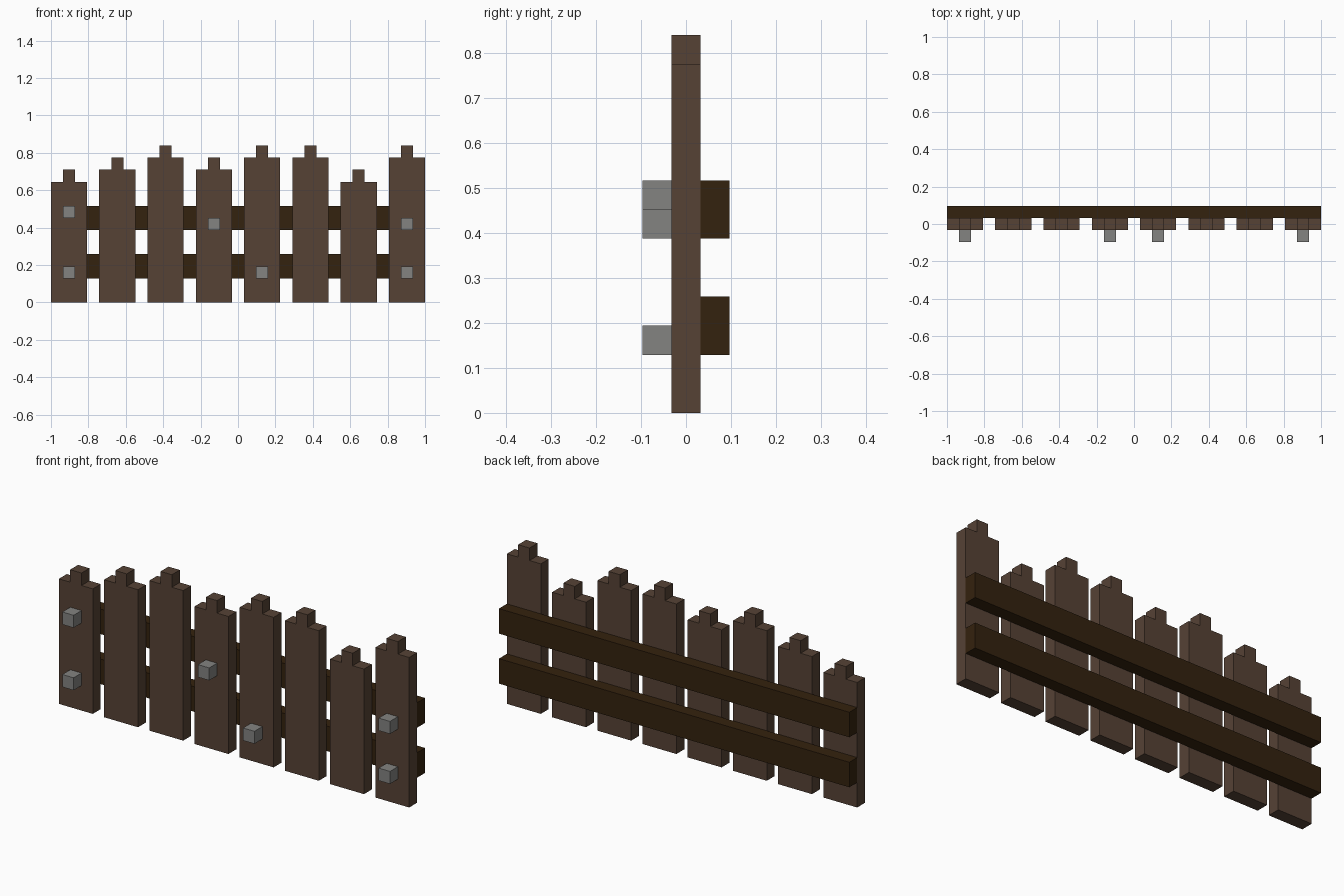
import bpy
import bmesh

U = 2 / 31  # one block of the grid

cube = bpy.data.objects.get("Cube")
if cube:
    bpy.data.objects.remove(cube, do_unlink=True)


def srgb(r, g, b):
    def lin(c):
        c /= 255
        return c / 12.92 if c < 0.04045 else ((c + 0.055) / 1.055) ** 2.4
    return (lin(r), lin(g), lin(b), 1)


def material(name, color):
    mat = bpy.data.materials.new(name)
    mat.use_nodes = True
    mat.diffuse_color = color
    mat.node_tree.nodes["Principled BSDF"].inputs["Base Color"].default_value = color
    return mat


def extruded(name, outline, y0, y1, mat):
    """Extrude an x-z outline, given in blocks, from y0 back to y1."""
    bm = bmesh.new()
    face = bm.faces.new([bm.verts.new((x * U, y0 * U, z * U)) for x, z in outline])
    ext = bmesh.ops.extrude_face_region(bm, geom=[face])
    moved = [v for v in ext["geom"] if isinstance(v, bmesh.types.BMVert)]
    bmesh.ops.translate(bm, verts=moved, vec=(0, (y1 - y0) * U, 0))
    bmesh.ops.recalc_face_normals(bm, faces=bm.faces)
    mesh = bpy.data.meshes.new(name)
    bm.to_mesh(mesh)
    bm.free()
    mesh.materials.append(mat)
    obj = bpy.data.objects.new(name, mesh)
    bpy.context.collection.objects.link(obj)
    return obj


def box(name, x0, x1, z0, z1, y0, y1, mat):
    return extruded(name, [(x0, z0), (x1, z0), (x1, z1), (x0, z1)], y0, y1, mat)


plank_wood = material("plank brown", srgb(86, 66, 53))
rail_wood = material("rail dark brown", srgb(52, 34, 14))
nail_metal = material("nail grey", srgb(131, 131, 129))

# Pickets: shoulder height and the heights of any nails, in blocks
pickets = [(10, (2, 7)), (11, ()), (12, ()), (11, (6,)),
           (12, (2,)), (12, ()), (10, ()), (12, (2, 6))]

for i, (h, nails) in enumerate(pickets):
    x = -15.5 + 4 * i
    # Board with a stepped tip
    outline = [(x, 0), (x + 3, 0), (x + 3, h), (x + 2, h),
               (x + 2, h + 1), (x + 1, h + 1), (x + 1, h), (x, h)]
    extruded(f"picket_{i + 1}", outline, -0.5, 0.5, plank_wood)
    # Square nail heads on the front
    for z in nails:
        box(f"nail_{i + 1}_{z}", x + 1, x + 2, z, z + 1, -1.5, -0.5, nail_metal)

# Rails across the back
for name, z in (("lower_rail", 2), ("upper_rail", 6)):
    box(name, -15.5, 15.5, z, z + 2, 0.5, 1.5, rail_wood)
